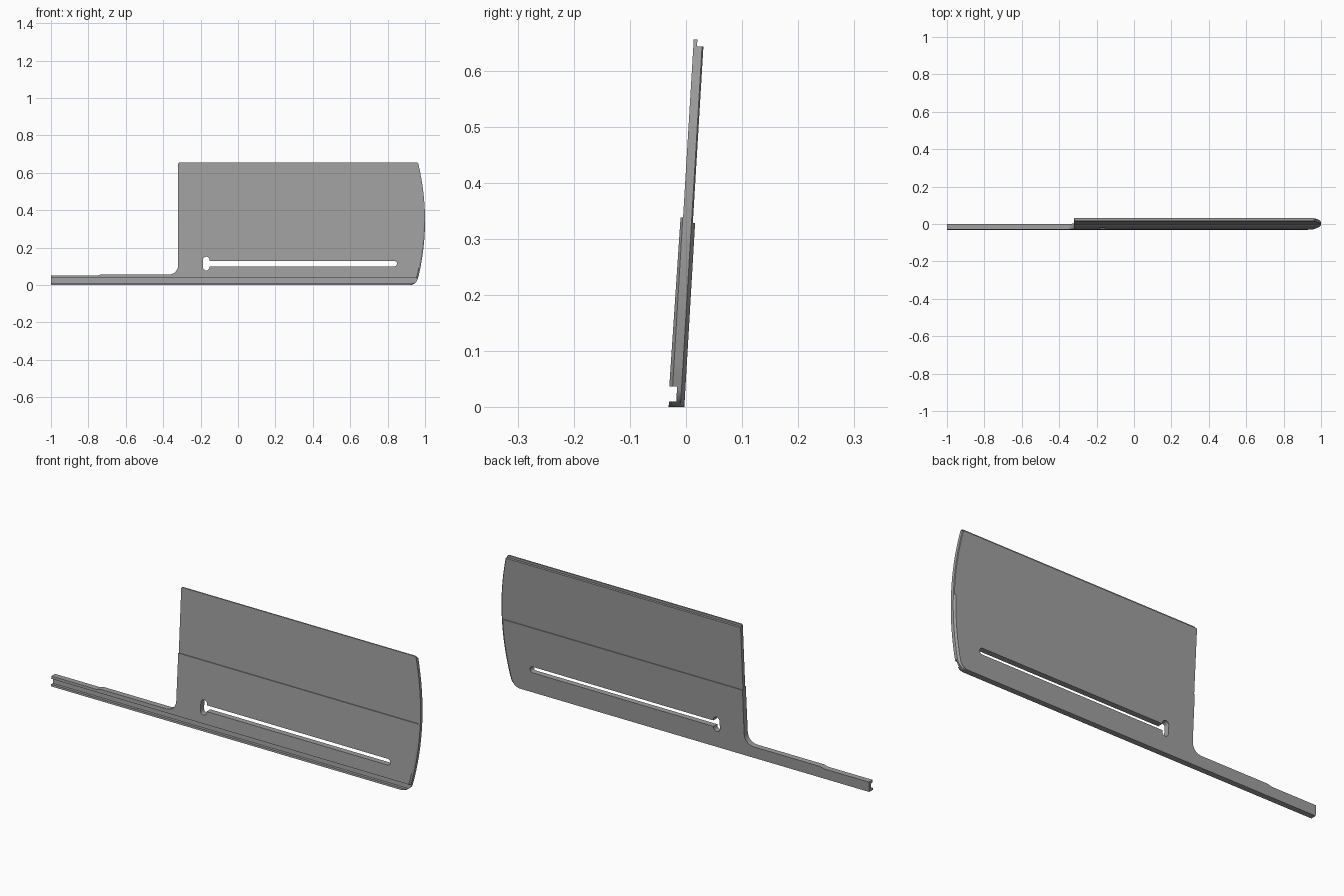
import bpy
import bmesh
from math import sin, cos, pi, radians

if "Cube" in bpy.data.objects:
    bpy.data.objects.remove(bpy.data.objects["Cube"])

LEAN = 0.06  # backward lean of the plate: y shift per unit of height

grey = bpy.data.materials.new("mid grey")
grey.use_nodes = True
grey.diffuse_color = (0.35, 0.35, 0.35, 1)
grey.node_tree.nodes["Principled BSDF"].inputs["Base Color"].default_value = (0.35, 0.35, 0.35, 1)


def loft(name, rings):
    """Closed solid through a list of matching point rings."""
    bm = bmesh.new()
    loops = [[bm.verts.new(p) for p in ring] for ring in rings]
    n = len(loops[0])
    for a, b in zip(loops, loops[1:]):
        for i in range(n):
            j = (i + 1) % n
            bm.faces.new((a[i], a[j], b[j], b[i]))
    bm.faces.new(loops[0])
    bm.faces.new(loops[-1])
    bmesh.ops.recalc_face_normals(bm, faces=bm.faces)
    mesh = bpy.data.meshes.new(name)
    bm.to_mesh(mesh)
    bm.free()
    mesh.materials.append(grey)
    obj = bpy.data.objects.new(name, mesh)
    bpy.context.collection.objects.link(obj)
    return obj


def leaning(points, depth, inset=0):
    """Place an (x, z) outline at a depth in the leaning plate, insetting its far end."""
    return [(x - (inset if x > 0.9 else 0), depth + LEAN * z, z) for x, z in points]


def arc(cx, cz, r, start, end, steps=8):
    angles = [radians(start + (end - start) * i / steps) for i in range(steps + 1)]
    return [(cx + r * cos(a), cz + r * sin(a)) for a in angles]


def capsule(x0, x1, z0, z1, r):
    """Round-ended slot outline, either horizontal or vertical."""
    if x1 - x0 > z1 - z0:
        return arc(x1 - r, z0 + r, r, -90, 90) + arc(x0 + r, z0 + r, r, 90, 270)
    return arc(x0 + r, z1 - r, r, 0, 180) + arc(x0 + r, z0 + r, r, 180, 360)


def cut(obj, cutter, operation):
    cutter.hide_render = True
    mod = obj.modifiers.new("cut", "BOOLEAN")
    mod.operation = operation
    mod.solver = "EXACT"
    mod.object = cutter
    bpy.context.view_layer.objects.active = obj
    bpy.ops.object.modifier_apply(modifier=mod.name)
    bpy.data.objects.remove(cutter)


# Extruded section (depth, height): bottom lip, groove, thick lower and thin upper panel
section = [(-0.003, 0), (-0.031, 0), (-0.031, 0.01), (-0.018, 0.01), (-0.018, 0.037),
           (-0.032, 0.037), (-0.030, 0.338), (-0.0255, 0.338), (-0.0255, 0.655),
           (-0.019, 0.655), (-0.019, 0.643), (-0.0075, 0.643), (-0.0075, 0.328),
           (-0.0035, 0.328)]
plate = loft("slotted_plate", [[(x, d + LEAN * z, z) for d, z in section] for x in (-1, 1.03)])

# Front outline: narrow arm, filleted corner, tall panel and bowed far end
bow = [(1 - 0.39 * (z - 0.345) ** 2, z) for z in [0.05 + 0.59 * i / 20 for i in range(21)]]
outline = [(-1.05, -0.03), (0.91, -0.03), (0.912, -0.001)]
outline += arc(0.918, 0.045, 0.045, -85, -5, 6)
outline += bow + arc(0.953, 0.644, 0.012, 20, 90, 4)
outline += [(0.94, 0.7), (-0.315, 0.7), (-0.315, 0.656)]
outline += [(-0.32, 0.65)] + arc(-0.37, 0.106, 0.05, 0, -90)
outline += [(-0.735, 0.056), (-0.755, 0.05), (-1.05, 0.05)]
# Extra depth layers chamfer the bowed end on both faces
layers = [(-0.045, 0.028), (-0.026, 0), (-0.010, 0), (0.010, 0.028)]
cut(plate, loft("outline_cutter", [leaning(outline, d, i) for d, i in layers]), "INTERSECT")

# Long slot with a wider vertical opening at one end
for shape in (capsule(-0.17, 0.85, 0.1, 0.13, 0.015),
              capsule(-0.187, -0.153, 0.078, 0.152, 0.017)):
    cut(plate, loft("slot_cutter", [leaning(shape, d) for d in (-0.1, 0.1)]), "DIFFERENCE")

bpy.ops.object.select_all(action="DESELECT")
plate.select_set(True)
bpy.context.view_layer.objects.active = plate
bpy.ops.object.shade_smooth_by_angle(angle=radians(25))
